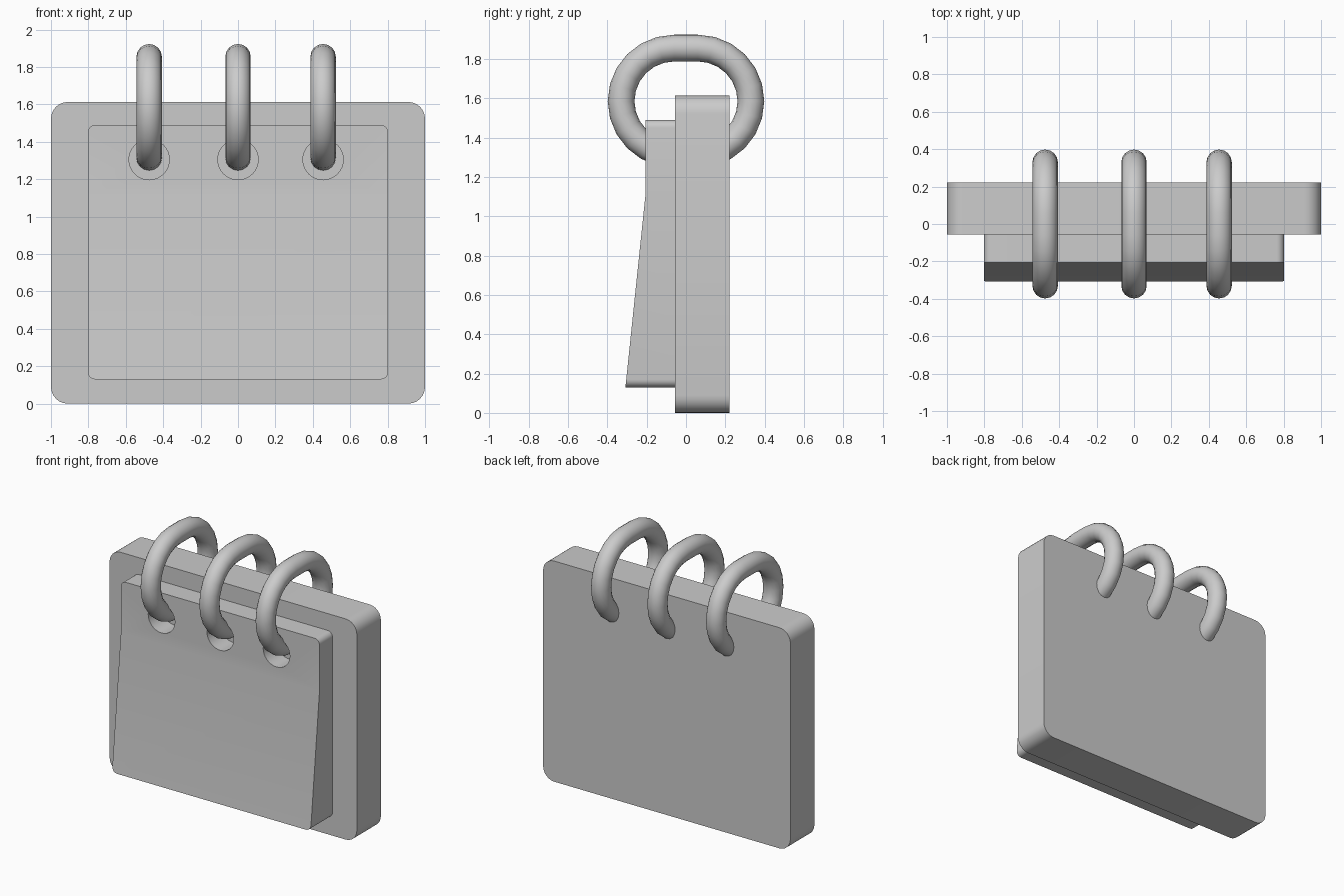
import bpy, bmesh
from math import sin, cos, pi, radians

if "Cube" in bpy.data.objects:
    bpy.data.objects.remove(bpy.data.objects["Cube"])

RING_X = (-0.475, 0.0, 0.455)
FOLD_Z = 1.12


def add_object(name, bm, smooth_angle=30):
    bmesh.ops.recalc_face_normals(bm, faces=bm.faces[:])
    mesh = bpy.data.meshes.new(name)
    bm.to_mesh(mesh)
    bm.free()
    obj = bpy.data.objects.new(name, mesh)
    bpy.context.collection.objects.link(obj)
    bpy.ops.object.select_all(action='DESELECT')
    obj.select_set(True)
    bpy.context.view_layer.objects.active = obj
    if smooth_angle:
        bpy.ops.object.shade_smooth_by_angle(angle=radians(smooth_angle))
    return obj


def rounded_slab(half_w, z0, z1, y_front, y_back, r, steps=6):
    bm = bmesh.new()
    corners = ((half_w - r, z1 - r), (r - half_w, z1 - r),
               (r - half_w, z0 + r), (half_w - r, z0 + r))
    verts = []
    for q, (cx, cz) in enumerate(corners):
        for i in range(steps + 1):
            a = (q + i / steps) * pi / 2
            verts.append(bm.verts.new((cx + r * cos(a), y_back, cz + r * sin(a))))
    face = bm.faces.new(verts)
    ext = bmesh.ops.extrude_face_region(bm, geom=[face], use_keep_orig=True)
    for v in ext["geom"]:
        if isinstance(v, bmesh.types.BMVert):
            v.co.y = y_front
    return bm


# Backing board
add_object("backing_board", rounded_slab(1.0, 0, 1.613, -0.055, 0.222, 0.09))

# Page pad: flat along the top, flaring forward below the fold
bm = rounded_slab(0.803, 0.13, 1.49, -0.205, -0.055, 0.04)
bmesh.ops.bisect_plane(bm, geom=bm.verts[:] + bm.edges[:] + bm.faces[:],
                       plane_co=(0, 0, FOLD_Z), plane_no=(0, 0, 1))
for v in bm.verts:
    if v.co.y < -0.1 and v.co.z < FOLD_Z:
        v.co.y -= 0.103 * (FOLD_Z - v.co.z) / (FOLD_Z - 0.13)
pad = add_object("page_pad", bm, None)

# Punched ring holes in the pad
bm = bmesh.new()
for x in RING_X:
    n, r, z = 32, 0.108, 1.305
    loop = [bm.verts.new((x + r * cos(2 * pi * i / n), -0.4, z + r * sin(2 * pi * i / n)))
            for i in range(n)]
    ext = bmesh.ops.extrude_face_region(bm, geom=[bm.faces.new(loop)], use_keep_orig=True)
    for v in ext["geom"]:
        if isinstance(v, bmesh.types.BMVert):
            v.co.y = 0.1
cutter = add_object("hole_cutter", bm, None)
cutter.hide_render = True
mod = pad.modifiers.new("holes", 'BOOLEAN')
mod.object = cutter
mod.solver = 'EXACT'
bpy.ops.object.select_all(action='DESELECT')
pad.select_set(True)
bpy.context.view_layer.objects.active = pad
bpy.ops.object.modifier_apply(modifier=mod.name)
bpy.data.objects.remove(cutter)
bpy.ops.object.shade_smooth_by_angle(angle=radians(30))


# Binder rings: round tube swept along a stadium path
def binder_ring(name, x, arc_r=0.27, tube_r=0.068, half_flat=0.06, z=1.585, steps=12, sides=16):
    bm = bmesh.new()
    loops = []
    for side in (0, 1):
        for i in range(steps + 1):
            a = -pi / 2 + (side + i / steps) * pi
            cy = half_flat if side == 0 else -half_flat
            loop = []
            for j in range(sides):
                t = 2 * pi * j / sides
                r = arc_r + tube_r * cos(t)
                loop.append(bm.verts.new((x + tube_r * sin(t), cy + r * cos(a), z + r * sin(a))))
            loops.append(loop)
    for k, a in enumerate(loops):
        b = loops[(k + 1) % len(loops)]
        for j in range(sides):
            m = (j + 1) % sides
            bm.faces.new((a[j], a[m], b[m], b[j]))
    add_object(name, bm, 40)


for name, x in zip(("ring_left", "ring_middle", "ring_right"), RING_X):
    binder_ring(name, x)
